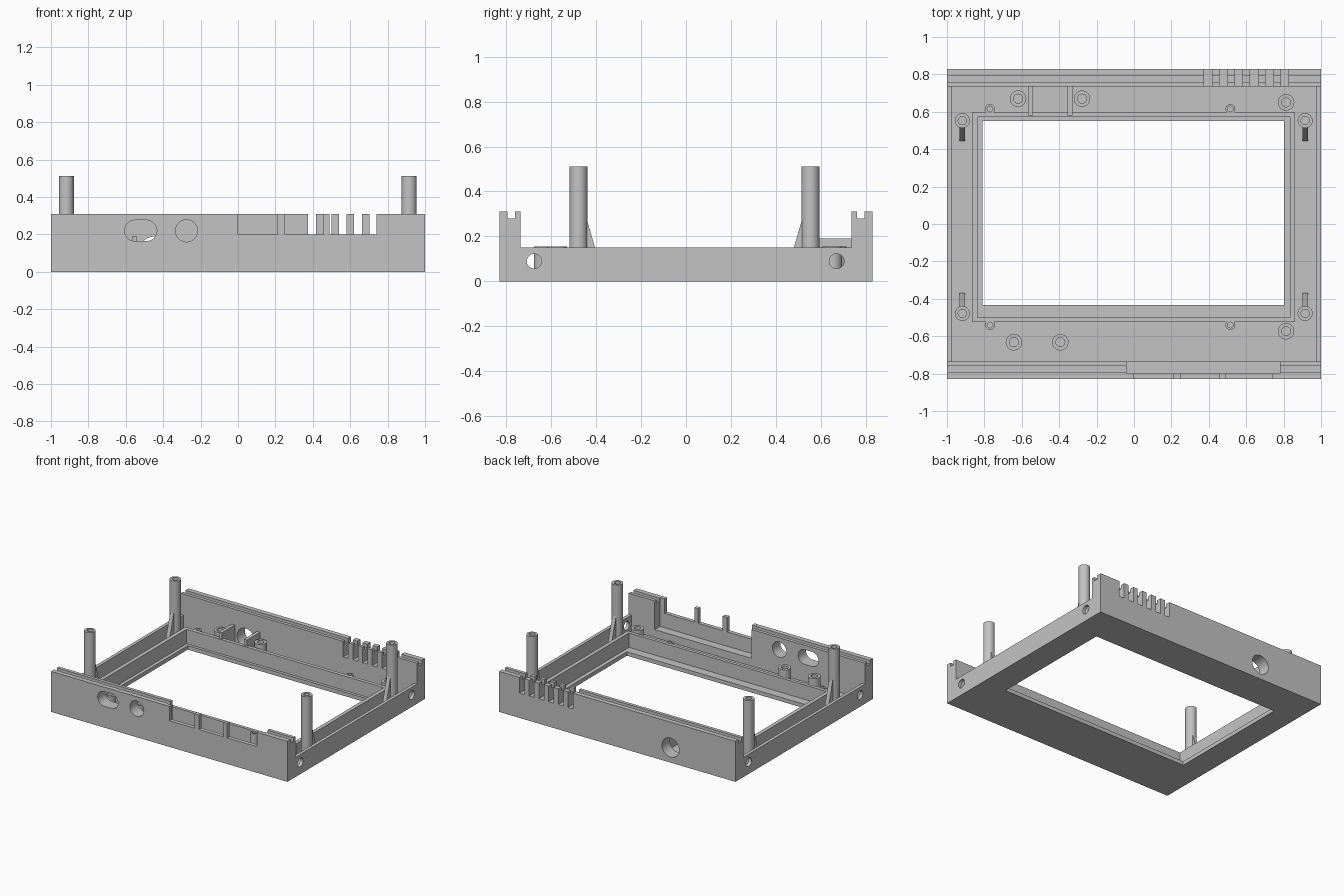
import bpy, bmesh, math
from mathutils import Matrix, Vector

cube = bpy.data.objects.get("Cube")
if cube:
    bpy.data.objects.remove(cube, do_unlink=True)

grey = bpy.data.materials.new("plain grey")
grey.use_nodes = True
grey.diffuse_color = (0.55, 0.55, 0.55, 1)
grey.node_tree.nodes["Principled BSDF"].inputs["Base Color"].default_value = grey.diffuse_color

FLOOR = 0.03      # base plate thickness
SIDE = 0.15       # side wall height
WALL = 0.31       # front and back wall height
Y_IN, Y_OUT = 0.735, 0.83


def finish(name, bm):
    bmesh.ops.recalc_face_normals(bm, faces=bm.faces)
    mesh = bpy.data.meshes.new(name)
    bm.to_mesh(mesh)
    bm.free()
    obj = bpy.data.objects.new(name, mesh)
    bpy.context.collection.objects.link(obj)
    mesh.materials.append(grey)
    return obj


def box(name, x, y, z):
    bm = bmesh.new()
    bmesh.ops.create_cube(bm, size=1)
    for v in bm.verts:
        v.co = [(r[0] + r[1]) / 2 + c * (r[1] - r[0]) for r, c in zip((x, y, z), v.co)]
    return finish(name, bm)


def rod(name, center, radius, length, axis):
    bm = bmesh.new()
    turn = Vector((0, 0, 1)).rotation_difference(Vector(axis)).to_matrix().to_4x4()
    bmesh.ops.create_cone(bm, cap_ends=True, segments=40, radius1=radius, radius2=radius,
                          depth=length, matrix=Matrix.Translation(center) @ turn)
    return finish(name, bm)


def tube(name, x, y, r, bore, top, bottom):
    # lathed stud with a blind screw hole
    bm = bmesh.new()
    profile = [(0, bottom), (bore, bottom), (bore, top), (r, top), (r, FLOOR)]
    verts = [bm.verts.new((a, 0, z)) for a, z in profile]
    edges = [bm.edges.new(pair) for pair in zip(verts, verts[1:])]
    bmesh.ops.spin(bm, geom=verts + edges, cent=(0, 0, 0), axis=(0, 0, 1),
                   angle=math.tau, steps=32, use_merge=True)
    bmesh.ops.remove_doubles(bm, verts=bm.verts, dist=1e-5)
    bmesh.ops.translate(bm, verts=bm.verts, vec=(x, y, 0))
    return finish(name, bm)


def cut(obj, *cutters):
    for c in cutters:
        mod = obj.modifiers.new("cut", "BOOLEAN")
        mod.operation, mod.solver, mod.object = "DIFFERENCE", "EXACT", c
        bpy.context.view_layer.objects.active = obj
        bpy.ops.object.modifier_apply(modifier=mod.name)
        bpy.data.objects.remove(c, do_unlink=True)
    return obj


# Base plate with the screen opening
plate = box("base_plate", (-1, 1), (-Y_IN, Y_IN), (0, FLOOR))
cut(plate, box("c", (-0.81, 0.803), (-0.433, 0.55), (-1, 1)))

# Raised rim around the opening, with small half-round clips outside it
rim = box("opening_rim", (-0.866, 0.862), (-0.525, 0.6), (FLOOR, 0.14))
cut(rim, box("c", (-0.836, 0.833), (-0.5, 0.572), (-1, 1)))
for x in (-0.77, 0.515):
    for y in (-0.54, 0.615):
        tube("rim_clip", x, y, 0.026, 0.015, 0.139, 0.05)

# Low side walls with a cross hole near each end
for name, s in (("left_wall", 1), ("right_wall", -1)):
    wall = box(name, sorted((s * 0.975, s)), (-Y_IN, Y_IN), (FLOOR, SIDE))
    cut(wall, *[rod("c", (s, y, 0.09), 0.033, 0.2, (1, 0, 0)) for y in (-0.675, 0.67)])

# Tall front and back walls with a groove along the top
front = box("front_wall", (-1, 1), (-Y_OUT, -Y_IN), (0, WALL))
back = box("back_wall", (-1, 1), (Y_IN, Y_OUT), (0, WALL))
for wall, s in ((front, -1), (back, 1)):
    cut(wall, box("c", (-2, 2), sorted((s * 0.76, s * 0.793)), (0.28, 1)))

# Front wall: inner pocket, three windows, a slot and a round hole
cut(front, box("c", (-0.04, 0.78), (-0.8, -0.6), (0.09, 1)))
for x in ((0, 0.212), (0.25, 0.458), (0.49, 0.74)):
    cut(front, box("c", x, (-1, -0.7), (0.2, 1)))
slot = bmesh.new()
outline = []
for i in range(40):
    a = math.tau * (i + 0.5) / 40
    shift = 0.03 if math.cos(a) > 0 else -0.03
    outline.append(slot.verts.new((-0.52 + shift + 0.056 * math.cos(a), -1, 0.22 + 0.056 * math.sin(a))))
face = slot.faces.new(outline)
side = bmesh.ops.extrude_face_region(slot, geom=[face])
bmesh.ops.translate(slot, verts=[g for g in side["geom"] if isinstance(g, bmesh.types.BMVert)],
                    vec=(0, 0.4, 0))
cut(front, finish("c", slot), rod("c", (-0.275, -0.78, 0.219), 0.059, 0.4, (0, 1, 0)))

# Back wall: six vent slots and a cable hole
for i in range(6):
    x = 0.375 + 0.082 * i
    cut(back, box("c", (x, x + 0.042), (0.6, 1), (0.19, 1)))
cut(back, rod("c", (-0.45, 0.78, 0.115), 0.073, 0.4, (0, 1, 0)))

# Ribs on either side of the cable hole
for x in (-0.553, -0.343):
    box("cable_rib", (x - 0.013, x + 0.013), (0.58, Y_IN), (FLOOR, 0.19))

# Tall corner posts, each with a tapered gusset
for x in (-0.918, 0.915):
    for y, s in ((-0.478, 1), (0.553, -1)):
        tube("corner_post", x, y, 0.04, 0.022, 0.512, 0.3)
        bm = bmesh.new()
        pts = [(0.025, FLOOR), (0.108, FLOOR), (0.036, 0.28), (0.025, 0.28)]
        ends = [[bm.verts.new((x + w, y + s * a, z)) for a, z in pts] for w in (-0.015, 0.015)]
        for ring in ends:
            bm.faces.new(ring)
        for i in range(4):
            j = (i + 1) % 4
            bm.faces.new((ends[0][i], ends[0][j], ends[1][j], ends[1][i]))
        finish("post_gusset", bm)

# Short screw bosses
for x, y in ((-0.62, 0.67), (-0.278, 0.67), (0.813, 0.65),
             (-0.642, -0.632), (-0.394, -0.632), (0.813, -0.573)):
    tube("screw_boss", x, y, 0.044, 0.024, 0.156, 0.06)

# Smooth round surfaces, keep edges sharp
for obj in bpy.context.collection.objects:
    if obj.type == "MESH":
        bpy.ops.object.select_all(action="DESELECT")
        obj.select_set(True)
        bpy.context.view_layer.objects.active = obj
        bpy.ops.object.shade_smooth_by_angle(angle=math.radians(30))
